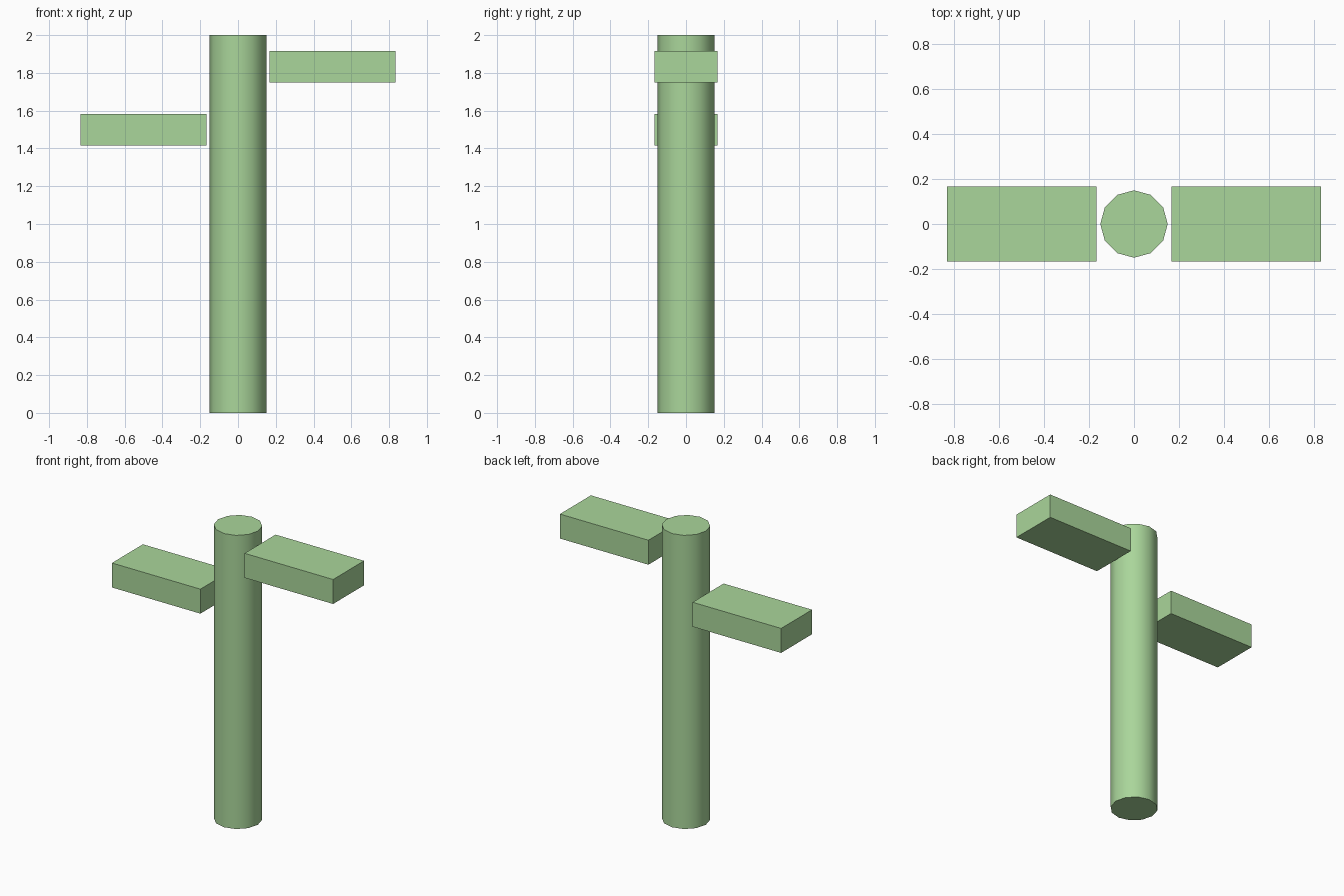
import bpy
import math

if "Cube" in bpy.data.objects:
    bpy.data.objects.remove(bpy.data.objects["Cube"])

green = bpy.data.materials.new("soft green")
green.diffuse_color = (0.40, 0.67, 0.325, 1)
green.use_nodes = True
green.node_tree.nodes["Principled BSDF"].inputs["Base Color"].default_value = green.diffuse_color


def finish(name):
    obj = bpy.context.object
    obj.name = name
    obj.data.materials.append(green)
    return obj


def arm(name, x, z):
    bpy.ops.mesh.primitive_cube_add(size=1, location=(x, 0, z))
    obj = finish(name)
    obj.scale = (0.6667, 0.3333, 0.1667)
    bpy.ops.object.transform_apply(location=False, rotation=False, scale=True)


# Upright twelve-sided trunk, smooth around with sharp end caps
bpy.ops.mesh.primitive_cylinder_add(vertices=12, radius=0.15, depth=2, location=(0, 0, 1))
finish("trunk")
bpy.ops.object.shade_smooth_by_angle(angle=math.radians(40))

# Two flat blocks beside the trunk at different heights
arm("right_arm", 0.5, 1.8333)
arm("left_arm", -0.5, 1.5)
